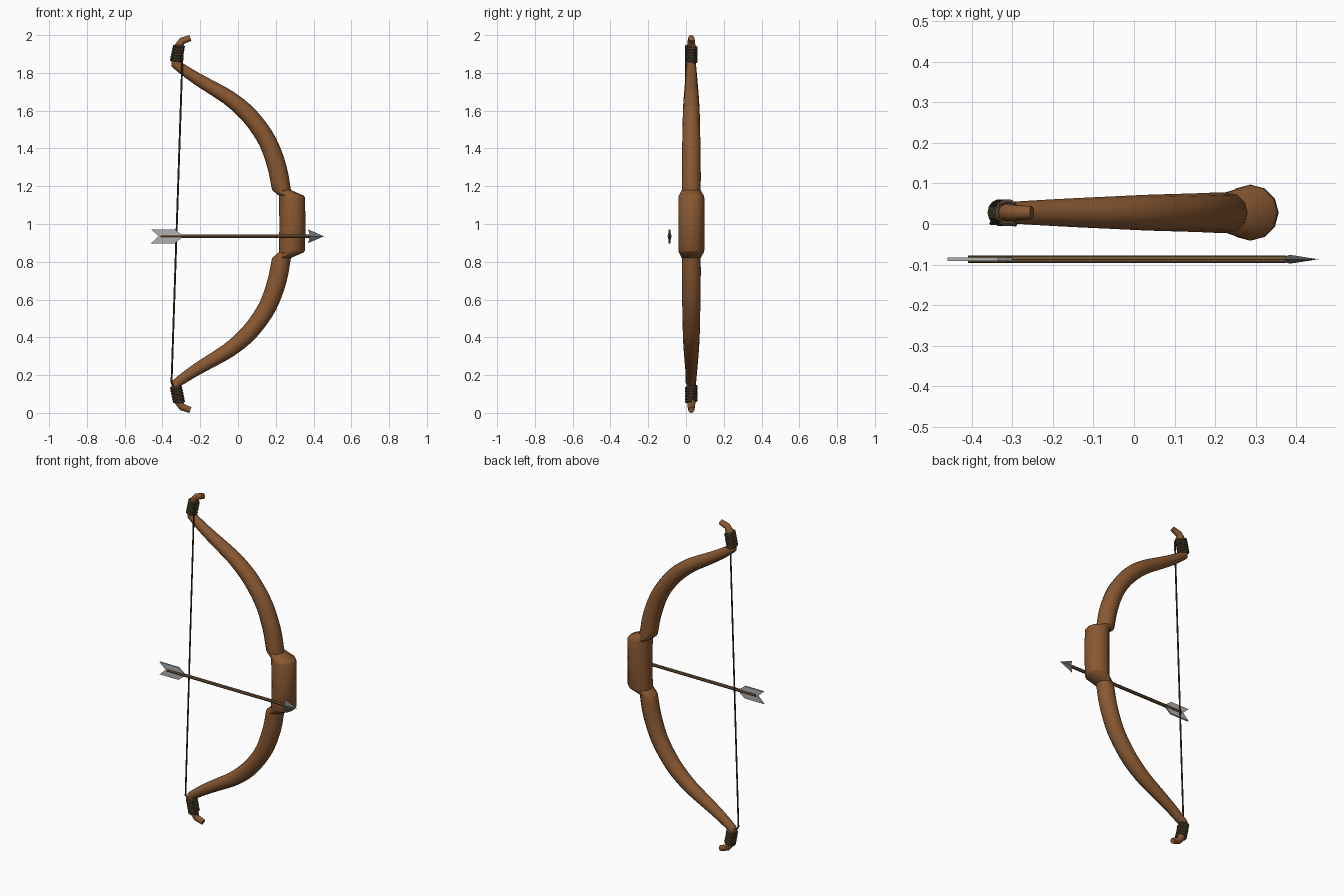
import bpy, bmesh, math
from mathutils import Vector

if "Cube" in bpy.data.objects:
    bpy.data.objects.remove(bpy.data.objects["Cube"])

BOW_Y, ARROW_Y, ARROW_Z = 0.028, -0.087, 0.935


def material(name, rgb):
    m = bpy.data.materials.new(name)
    m.diffuse_color = (*rgb, 1)
    m.use_nodes = True
    m.node_tree.nodes["Principled BSDF"].inputs["Base Color"].default_value = m.diffuse_color
    return m


WOOD = material("bow wood", (0.25, 0.098, 0.031))
WRAP = material("dark wrapping", (0.085, 0.062, 0.03))
CORD = material("string cord", (0.07, 0.043, 0.018))
SHAFT = material("shaft wood", (0.17, 0.095, 0.04))
STEEL = material("steel", (0.14, 0.15, 0.15))
FEATHER = material("feather grey", (0.42, 0.44, 0.44))


def finish(name, bm, mat, smooth=True):
    bmesh.ops.recalc_face_normals(bm, faces=bm.faces)
    me = bpy.data.meshes.new(name)
    bm.to_mesh(me)
    bm.free()
    ob = bpy.data.objects.new(name, me)
    bpy.context.collection.objects.link(ob)
    me.materials.append(mat)
    if smooth:
        bpy.ops.object.select_all(action='DESELECT')
        ob.select_set(True)
        bpy.context.view_layer.objects.active = ob
        bpy.ops.object.shade_smooth_by_angle(angle=math.radians(35))
    return ob


def loft(bm, rings):
    """Skin a list of vertex-coordinate rings and cap both ends."""
    loops = [[bm.verts.new(p) for p in r] for r in rings]
    n = len(loops[0])
    for a, b in zip(loops, loops[1:]):
        for i in range(n):
            bm.faces.new((a[i], a[(i + 1) % n], b[(i + 1) % n], b[i]))
    bm.faces.new(loops[0])
    bm.faces.new(loops[-1])


def tube(name, pts, radius, mat, sides=8):
    """Round tube of constant radius along a 3D path."""
    pts = [Vector(p) for p in pts]
    rings = []
    for i, p in enumerate(pts):
        t = (pts[min(i + 1, len(pts) - 1)] - pts[max(i - 1, 0)]).normalized()
        u = t.cross(Vector((0, 1, 0.001)) if abs(t.y) < 0.7 else Vector((0, 0, 1))).normalized()
        v = t.cross(u)
        rings.append([p + radius * (u * math.cos(a) + v * math.sin(a))
                      for a in (2 * math.pi * k / sides for k in range(sides))])
    bm = bmesh.new()
    loft(bm, rings)
    return finish(name, bm, mat)


def smooth_path(keys, steps):
    """Catmull-Rom interpolation of (x, z, radius) keys."""
    k = [Vector(p) for p in keys]
    k = [2 * k[0] - k[1]] + k + [2 * k[-1] - k[-2]]
    out = []
    for a, b, c, d in zip(k, k[1:], k[2:], k[3:]):
        for s in range(steps):
            t = s / steps
            out.append(0.5 * (2 * b + (c - a) * t + (2 * a - 5 * b + 4 * c - d) * t * t
                              + (3 * b - a - 3 * c + d) * t ** 3))
    return out + [k[-2]]


# Bow: grip, shoulder, curved limb and recurved tip, mirrored about z = 1
grip = [Vector(p) for p in ((0.288, 1.0, 0.069), (0.286, 1.14, 0.069), (0.282, 1.15, 0.066))]
limb = smooth_path([(0.23, 1.18, 0.05), (0.207, 1.30, 0.05), (0.16, 1.43, 0.048),
                    (0.096, 1.53, 0.046), (0.03, 1.604, 0.044), (-0.055, 1.672, 0.04),
                    (-0.16, 1.735, 0.035), (-0.25, 1.79, 0.03), (-0.33, 1.846, 0.025)], 3)
tip = [Vector(p) for p in ((-0.327, 1.87, 0.024), (-0.312, 1.945, 0.022),
                           (-0.295, 1.97, 0.019), (-0.252, 1.985, 0.016))]
half = grip + limb + tip
profile = [Vector((p.x, 2 - p.y, p.z)) for p in reversed(half[1:])] + half
rings = []
for i, p in enumerate(profile):
    t = (profile[min(i + 1, len(profile) - 1)] - profile[max(i - 1, 0)]).to_2d().normalized()
    if abs(p.y - 1) < 0.2:
        t = Vector((0, 1))
    rings.append([(p.x + p.z * math.cos(a) * t.y, BOW_Y + p.z * math.sin(a),
                   p.y - p.z * math.cos(a) * t.x)
                  for a in (2 * math.pi * k / 12 for k in range(12))])
bm = bmesh.new()
loft(bm, rings)
finish("bow", bm, WOOD)

# Cord wrapping coiled round both tips
TURNS = 6
for name, top in (("upper_wrapping", True), ("lower_wrapping", False)):
    path = []
    for i in range(TURNS * 14 + 1):
        f = i / (TURNS * 14)
        a = f * TURNS * 2 * math.pi
        z = 1.858 + 0.085 * f
        x = -0.330 + 0.018 * f + 0.025 * math.cos(a)
        z -= 0.2 * 0.025 * math.cos(a)
        path.append((x, BOW_Y + 0.027 * math.sin(a), z if top else 2 - z))
    tube(name, path, 0.008, WRAP, 6)

# Bowstring, hooked to the upper wrapping
tube("bowstring", [(-0.32, 0.01, 1.938), (-0.293, -0.002, 1.935), (-0.293, -0.001, 1.92),
                   (-0.352, 0.002, 0.16), (-0.345, 0.012, 0.145)], 0.005, CORD, 6)

# Arrow shaft
tube("arrow_shaft", [(-0.41, ARROW_Y, ARROW_Z), (0.375, ARROW_Y, ARROW_Z)], 0.0095, SHAFT, 8)

# Arrow head: barbed blade with a raised centre
bm = bmesh.new()
outline = [(0.455, 0), (0.37, 0.037), (0.382, 0.011), (0.352, 0.009),
           (0.352, -0.009), (0.382, -0.011), (0.37, -0.037)]
edge = [bm.verts.new((x, ARROW_Y, ARROW_Z + z)) for x, z in outline]
for side in (-1, 1):
    peak = bm.verts.new((0.384, ARROW_Y + side * 0.011, ARROW_Z))
    for a, b in zip(edge, edge[1:] + edge[:1]):
        bm.faces.new((a, b, peak))
finish("arrow_head", bm, STEEL, False)

# Fletching: notched vane plate
bm = bmesh.new()
outline = [(-0.46, 0.037), (-0.335, 0.037), (-0.30, 0.01), (-0.30, -0.01),
           (-0.335, -0.037), (-0.46, -0.037), (-0.42, 0)]
loft(bm, [[(x, ARROW_Y + s * 0.0045, ARROW_Z + z) for x, z in outline] for s in (-1, 1)])
finish("fletching", bm, FEATHER, False)
